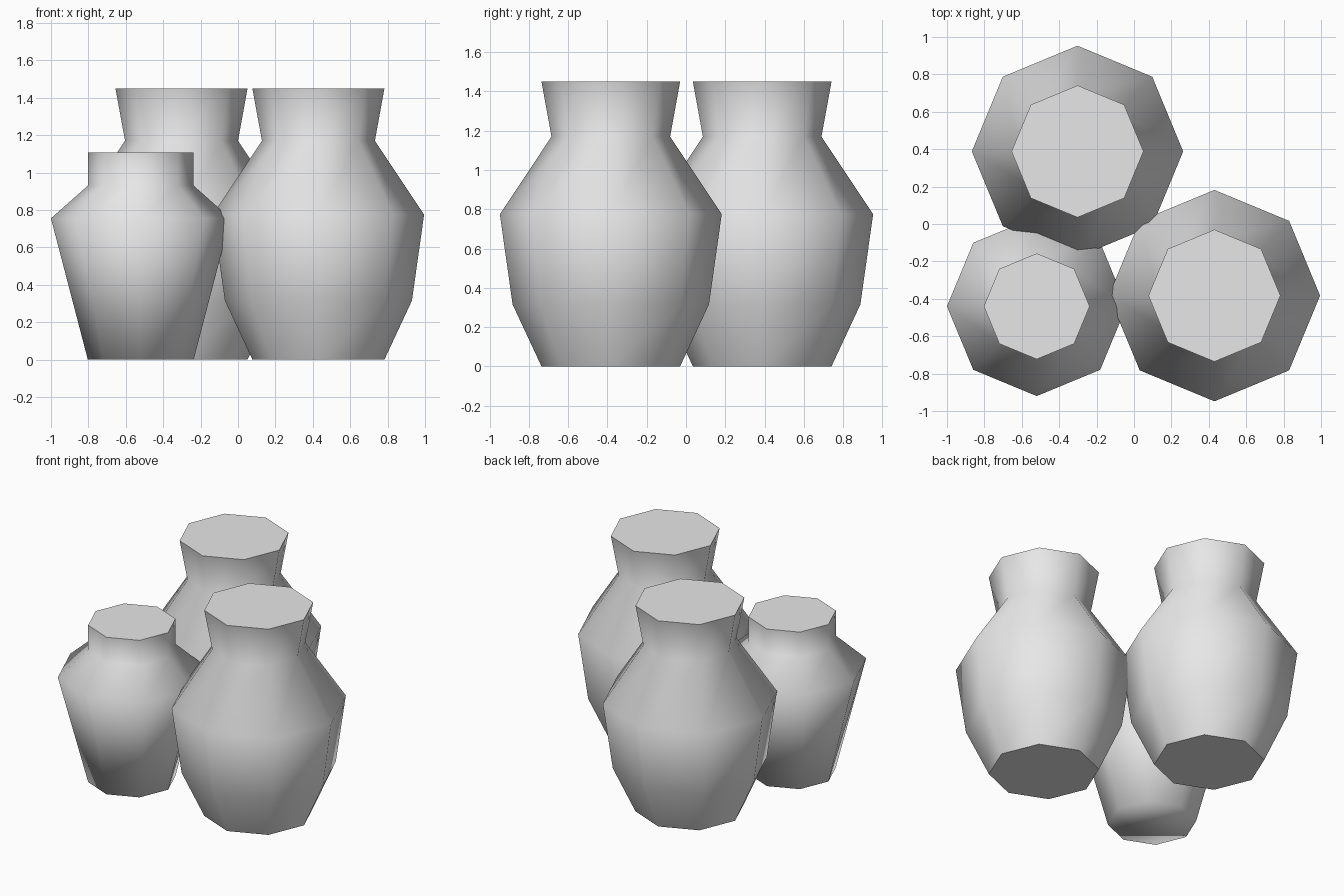
import bpy
import bmesh
from math import cos, sin, pi

cube = bpy.data.objects.get("Cube")
if cube:
    bpy.data.objects.remove(cube, do_unlink=True)

SIDES = 8

clay = bpy.data.materials.new("plain grey clay")
clay.use_nodes = True
clay.diffuse_color = (0.8, 0.8, 0.8, 1)
clay.node_tree.nodes["Principled BSDF"].inputs["Base Color"].default_value = (0.8, 0.8, 0.8, 1)


def make_vase(name, x, y, profile, soft_base=False):
    """Stack octagonal rings of (radius, height) into a closed vase."""
    bm = bmesh.new()
    rings = []
    for radius, z in profile:
        angles = [2 * pi * i / SIDES for i in range(SIDES)]
        rings.append([bm.verts.new((radius * cos(a), radius * sin(a), z)) for a in angles])

    # Smooth walls
    for low, high in zip(rings, rings[1:]):
        for i in range(SIDES):
            j = (i + 1) % SIDES
            bm.faces.new((low[i], low[j], high[j], high[i])).smooth = True

    # Flat lid and base with crisp rims
    lid = bm.faces.new(rings[-1])
    base = bm.faces.new(rings[0][::-1])
    for edge in lid.edges:
        edge.smooth = False
    for edge in base.edges:
        edge.smooth = soft_base
    lid.smooth = base.smooth = True

    mesh = bpy.data.meshes.new(name)
    bm.to_mesh(mesh)
    bm.free()
    mesh.materials.append(clay)
    vase = bpy.data.objects.new(name, mesh)
    vase.location = (x, y, 0)
    bpy.context.collection.objects.link(vase)


# Two tall vases with flared necks
tall = [(0.353, 0), (0.5, 0.315), (0.565, 0.775), (0.302, 1.17), (0.353, 1.45)]
make_vase("tall_vase_front", 0.43, -0.383, tall)
make_vase("tall_vase_back", -0.302, 0.388, tall)

# Short vase with a straight neck
short = [(0.283, 0), (0.48, 0.755), (0.283, 0.93), (0.283, 1.107)]
make_vase("short_vase", -0.52, -0.44, short, soft_base=True)
